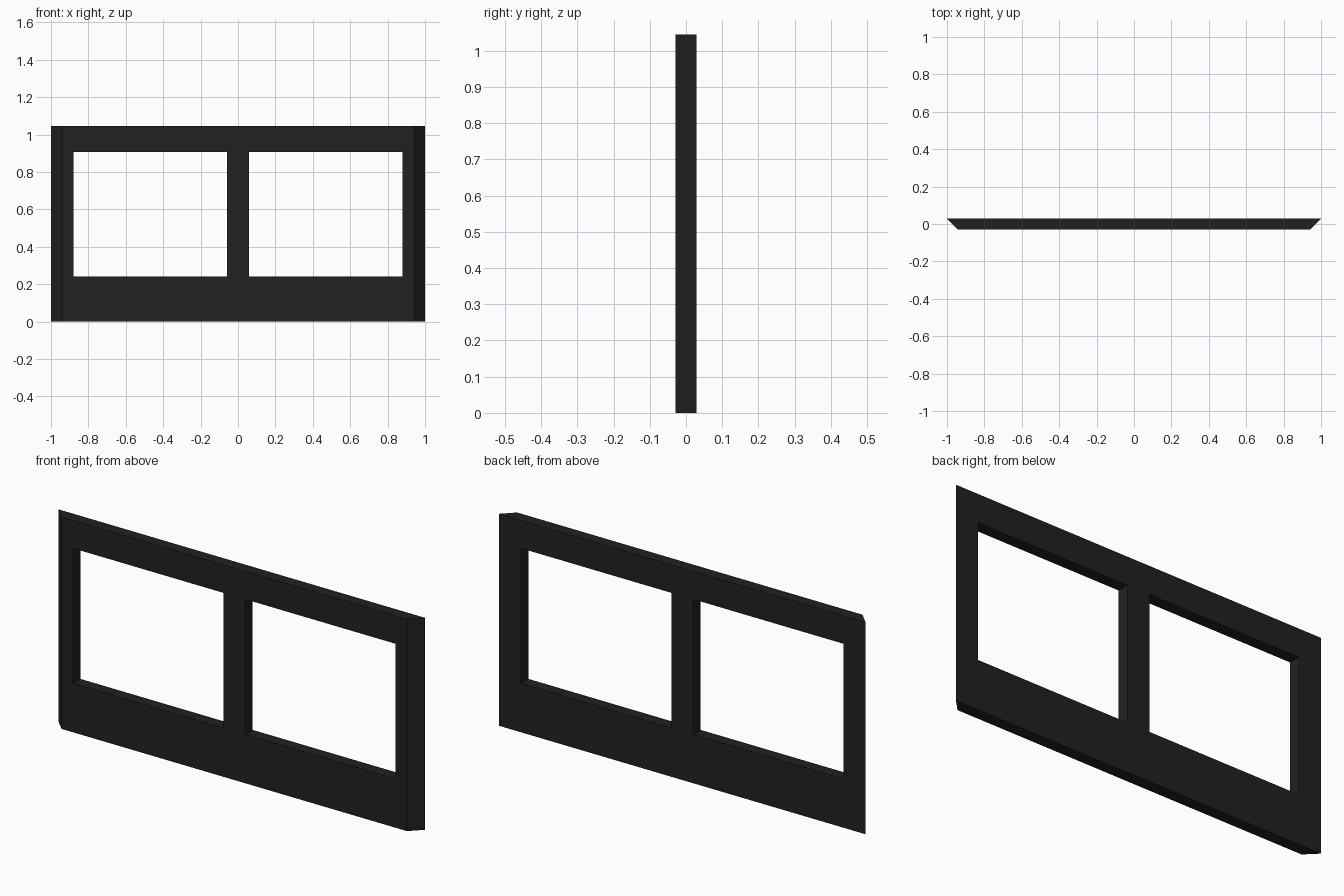
import bpy, bmesh

if "Cube" in bpy.data.objects:
    bpy.data.objects.remove(bpy.data.objects["Cube"])

# Outer size, opening positions and thickness
HALF_DEPTH = 0.029
MITRE = 0.058
XS = [-1.0, -0.88, -0.06, 0.06, 0.88, 1.0]
ZS = [0.0, 0.241, 0.907, 1.045]
OPENINGS = {(1, 1), (3, 1)}

charcoal = bpy.data.materials.new("charcoal paint")
charcoal.diffuse_color = (0.0152, 0.0152, 0.0152, 1.0)
charcoal.use_nodes = True
charcoal.node_tree.nodes["Principled BSDF"].inputs["Base Color"].default_value = charcoal.diffuse_color

# Flat back sheet with two openings
bm = bmesh.new()
grid = [[bm.verts.new((x, HALF_DEPTH, z)) for z in ZS] for x in XS]
for i in range(len(XS) - 1):
    for j in range(len(ZS) - 1):
        if (i, j) not in OPENINGS:
            bm.faces.new((grid[i][j], grid[i][j + 1],
                          grid[i + 1][j + 1], grid[i + 1][j]))

# Thicken to the front, mitring both outer ends inward
result = bmesh.ops.extrude_face_region(bm, geom=bm.faces[:], use_keep_orig=True)
for v in (g for g in result["geom"] if isinstance(g, bmesh.types.BMVert)):
    v.co.y = -HALF_DEPTH
    if abs(v.co.x) > 0.99:
        v.co.x -= MITRE if v.co.x > 0 else -MITRE
bmesh.ops.recalc_face_normals(bm, faces=bm.faces[:])

mesh = bpy.data.meshes.new("window_panel_frame")
bm.to_mesh(mesh)
bm.free()
mesh.materials.append(charcoal)
frame = bpy.data.objects.new("window_panel_frame", mesh)
bpy.context.collection.objects.link(frame)
